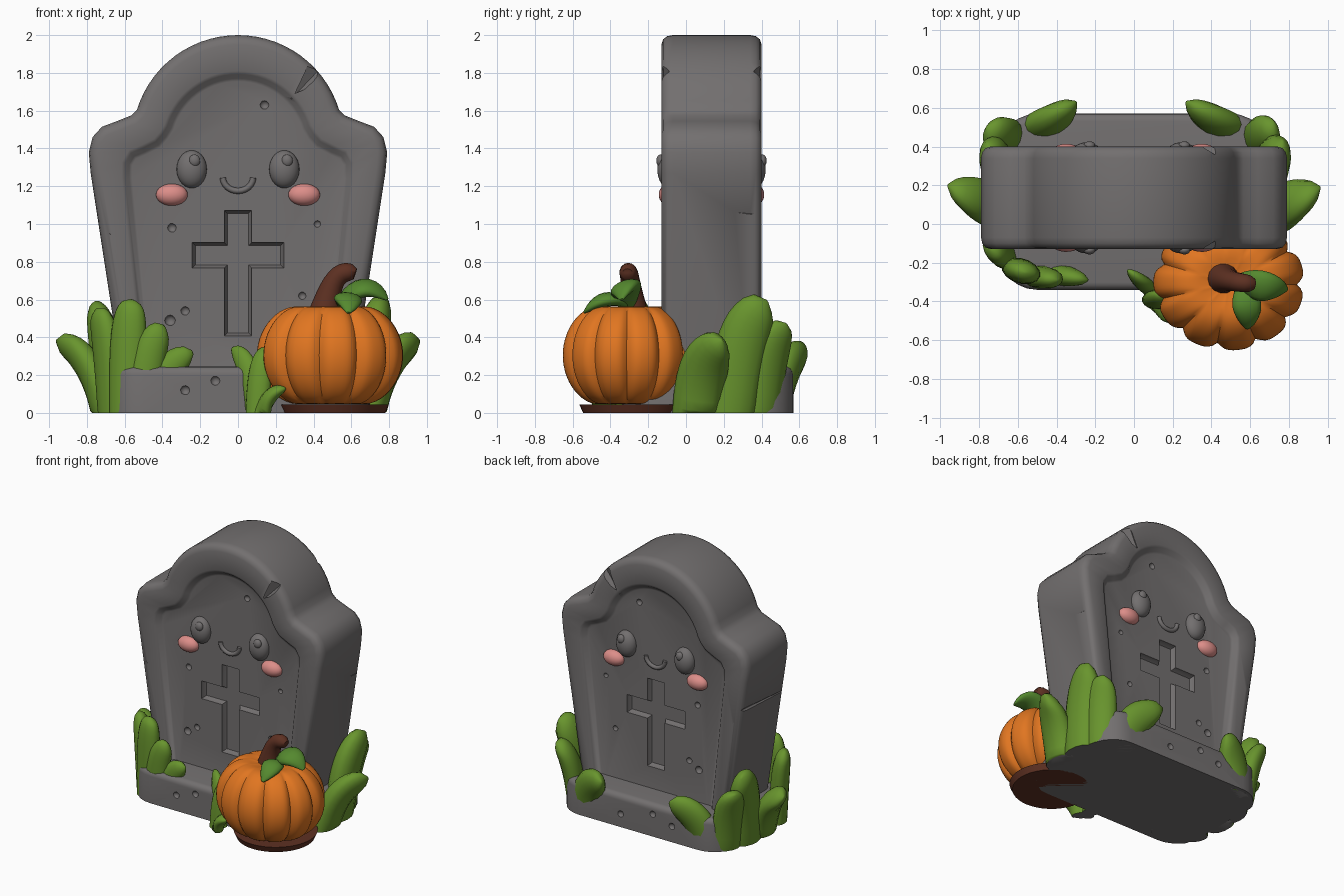
import bpy, bmesh, math
from mathutils import Vector

if "Cube" in bpy.data.objects:
    bpy.data.objects.remove(bpy.data.objects["Cube"], do_unlink=True)


def material(name, rgb):
    m = bpy.data.materials.new(name)
    m.use_nodes = True
    m.diffuse_color = (*rgb, 1)
    m.node_tree.nodes["Principled BSDF"].inputs["Base Color"].default_value = (*rgb, 1)
    return m


STONE = material("stone_grey", (0.17, 0.16, 0.16))
PINK = material("blush_pink", (0.72, 0.27, 0.25))
ORANGE = material("pumpkin_orange", (0.75, 0.18, 0.015))
BROWN = material("stem_brown", (0.11, 0.03, 0.016))
GRASS = material("grass_green", (0.14, 0.30, 0.027))
LEAF = material("leaf_green", (0.09, 0.25, 0.028))
MID = 0.135      # middle of the slab in y
HALF = 0.265     # half thickness of the slab
PANEL = 0.225    # recessed panel distance from the middle


def finish(name, bm, *mats, angle=40):
    bmesh.ops.recalc_face_normals(bm, faces=bm.faces)
    me = bpy.data.meshes.new(name)
    bm.to_mesh(me)
    bm.free()
    ob = bpy.data.objects.new(name, me)
    bpy.context.collection.objects.link(ob)
    for m in mats:
        me.materials.append(m)
    smooth(ob, angle)
    return ob


def smooth(ob, angle=40):
    bpy.ops.object.select_all(action="DESELECT")
    ob.select_set(True)
    bpy.context.view_layer.objects.active = ob
    bpy.ops.object.shade_smooth_by_angle(angle=math.radians(angle))


def loft(bm, rings):
    """Skin a list of equally long closed rings and cap both ends."""
    vs = [[bm.verts.new(p) for p in r] for r in rings]
    n = len(vs[0])
    for a, b in zip(vs, vs[1:]):
        for i in range(n):
            j = (i + 1) % n
            bm.faces.new((a[i], a[j], b[j], b[i]))
    bm.faces.new(vs[0])
    bm.faces.new(vs[-1])


def inset(points, d):
    """Move a counter-clockwise 2D outline inwards by d."""
    out = []
    for i, p in enumerate(points):
        a = (p - points[i - 1]).normalized()
        b = (points[(i + 1) % len(points)] - p).normalized()
        n = Vector((-a.y, a.x)) + Vector((-b.y, b.x))
        out.append(p + n * (2 * d / max(n.length_squared, 0.5)))
    return out


def at_y(points, y):
    return [Vector((p.x, y, p.y)) for p in points]


def sweep(name, pts, radii, flat, out, mat, seg=14):
    """Elliptical tube along a path; out is the thin direction."""
    bm = bmesh.new()
    rings = []
    out = Vector(out)
    for i, p in enumerate(pts):
        t = (pts[min(i + 1, len(pts) - 1)] - pts[max(i - 1, 0)]).normalized()
        n = (out - t * out.dot(t)).normalized()
        b = t.cross(n)
        ring = []
        for k in range(seg):
            a = math.tau * k / seg
            q = p + b * radii[i] * math.cos(a) + n * radii[i] * flat * math.sin(a)
            q.z = max(q.z, 0)
            ring.append(q)
        rings.append(ring)
    loft(bm, rings)
    bm.normal_update()
    for f in bm.faces:      # undersides on the ground match the stone
        if max(v.co.z for v in f.verts) < 0.002:
            f.material_index = 1
    return finish(name, bm, mat, STONE, angle=60)


def bezier(a, c, b, n):
    return [a.lerp(c, i / n).lerp(c.lerp(b, i / n), i / n) for i in range(n + 1)]


def ellipsoid(name, loc, size, mat):
    bm = bmesh.new()
    bmesh.ops.create_uvsphere(bm, u_segments=24, v_segments=14, radius=1)
    for v in bm.verts:
        v.co = Vector(loc) + Vector([c * s for c, s in zip(v.co, size)])
    return finish(name, bm, mat)


def carve(ob, bm):
    cutter = finish(ob.name + "_cutter", bm, STONE)
    cutter.hide_render = True
    mod = ob.modifiers.new("carve", "BOOLEAN")
    mod.operation, mod.solver, mod.object = "DIFFERENCE", "EXACT", cutter
    mod.use_self = True
    bpy.context.view_layer.objects.active = ob
    bpy.ops.object.modifier_apply(modifier=mod.name)
    bpy.data.objects.remove(cutter, do_unlink=True)
    smooth(ob, 35)


def pit(bm, loc, r):
    made = bmesh.ops.create_icosphere(bm, subdivisions=2, radius=r)
    bmesh.ops.translate(bm, verts=made["verts"], vec=loc)


def crack(bm, start, tip, r):
    a, b = Vector(start), Vector(tip)
    d = b - a
    made = bmesh.ops.create_cone(bm, cap_ends=True, segments=4, radius1=r, radius2=0.002, depth=d.length)
    rot = Vector((0, 0, 1)).rotation_difference(d)
    for v in made["verts"]:
        v.co = rot @ v.co + (a + b) / 2


# Slab: shouldered arch outline with a raised rim and a panel on both faces
def arch(side, centre, radius):
    half = [Vector(p) for p in side]
    for i in range(15):
        a = math.radians(17 + 73 * i / 14)
        half.append(Vector((radius * math.cos(a), centre + radius * math.sin(a))))
    return half + [Vector((-p.x, p.y)) for p in reversed(half[:-1])]


outer = arch([(.6, .1), (.78, 1.27), (.79, 1.38), (.77, 1.46), (.72, 1.515), (.64, 1.545), (.565, 1.575)], 1.44, .56)
inner = arch([(.47, .1), (.59, 1.24), (.59, 1.32), (.56, 1.37), (.5, 1.395), (.43, 1.43), (.395, 1.47)], 1.4, .385)
steps = [(outer, 0, .205), (outer, .006, .235), (outer, .022, .256), (outer, .05, HALF),
         (inner, -.025, HALF), (inner, -.008, .258), (inner, .015, PANEL + .005), (inner, .03, PANEL)]
bm = bmesh.new()
rings = [at_y(inset(o, d), MID - y) for o, d, y in reversed(steps)]
rings += [at_y(inset(o, d), MID + y) for o, d, y in steps]
loft(bm, rings)
slab = finish("gravestone_slab", bm, STONE, angle=35)

# Engraved crosses, pits and cracks
cross = [Vector(p) for p in [(-.07, .41), (.07, .41), (.07, .77), (.24, .77), (.24, .9), (.07, .9),
                             (.07, 1.07), (-.07, 1.07), (-.07, .9), (-.24, .9), (-.24, .77), (-.07, .77)]]
bm = bmesh.new()
for s in (-1, 1):
    loft(bm, [at_y(inset(cross, d), MID + s * y) for d, y in
              ((.014, PANEL - .035), (0, PANEL - .012), (-.008, PANEL + .03))])
    face = MID + s * PANEL
    for x, z, r in ((.14, 1.63, .025), (-.35, .98, .025), (-.28, .54, .025), (-.36, .49, .03),
                    (.34, .62, .022), (.42, 1.0, .02)):
        pit(bm, (x, face + s * .008, z), r)
    crack(bm, (.47, MID + s * .28, 1.89), (.28, MID + s * .25, 1.66), .075)
    crack(bm, (-.77, MID + s * .28, 1.06), (-.62, MID + s * .27, .88), .022)
crack(bm, (.44, -.3, 1.84), (.44, .9, 1.84), .032)
crack(bm, (-.765, .5, 1.06), (-.74, -.35, 1.0), .035)
crack(bm, (.765, .5, 1.04), (.755, .18, 1.07), .032)
carve(slab, bm)

# Plinth
bm = bmesh.new()
bmesh.ops.create_cube(bm, size=1)
for v in bm.verts:
    v.co = Vector((v.co.x * 1.4, v.co.y * .91 + .115, v.co.z * .245 + .1225))
uprights = [e for e in bm.edges if abs(e.verts[0].co.z - e.verts[1].co.z) > .1]
bmesh.ops.bevel(bm, geom=uprights, offset=.2, segments=6, profile=.5, affect="EDGES")
rims = [e for e in bm.edges if min(v.co.z for v in e.verts) > .2]
bmesh.ops.bevel(bm, geom=rims, offset=.04, segments=4, profile=.5, affect="EDGES")
plinth = finish("plinth", bm, STONE, angle=35)
bm = bmesh.new()
for x, z in ((-.28, .12), (-.12, .17), (.15, .1)):
    for y in (-.35, .58):
        pit(bm, (x, y, z), .027)
carve(plinth, bm)

# Faces on both sides: eyes, cheeks and smile
for s, tag in ((-1, "front"), (1, "back")):
    y = MID + s * PANEL
    for x, side in ((.245, "left"), (-.245, "right")):
        ellipsoid(f"{tag}_{side}_eye", (x, y, 1.29), (.08, .062, .1), STONE)
        ellipsoid(f"{tag}_{side}_eye_glint", (x + .015, y + s * .045, 1.335), (.03, .022, .033), STONE)
        ellipsoid(f"{tag}_{side}_cheek", (x * 1.43, y, 1.155), (.084, .054, .058), PINK)
    arc = [Vector((.08 * math.cos(a), y + s * .005, 1.245 + .07 * math.sin(a)))
           for a in (math.pi * (1 + i / 12) for i in range(13))]
    sweep(f"{tag}_smile", arc, [.016] * 13, 1, (0, 1, 0), STONE, 8)

# Grass: base x, y / tip x, y, z / half width / outward direction
blades = [
    (-.45, -.25, -.24, -.29, .32, .085, (0, -1, 0)), (-.51, -.27, -.39, -.29, .46, .09, (0, -1, 0)),
    (-.59, -.24, -.56, -.25, .6, .1, (-.3, -1, 0)), (-.67, -.15, -.75, -.12, .55, .1, (-1, -.6, 0)),
    (-.7, .08, -.96, .2, .38, .12, (-1, 0, 0)), (-.68, .25, -.76, .42, .56, .13, (-1, .1, 0)),
    (-.63, .42, -.76, .5, .46, .11, (-1, .6, 0)), (-.52, .47, -.3, .63, .33, .12, (0, 1, 0)),
    (.7, .05, .96, .19, .38, .13, (1, 0, 0)), (.68, .24, .77, .43, .59, .14, (1, .1, 0)),
    (.63, .4, .72, .53, .47, .11, (1, .6, 0)), (.52, .47, .27, .63, .33, .12, (0, 1, 0)),
    (.1, -.35, -.03, -.24, .34, .06, (-.4, -1, 0)), (.1, -.4, .16, -.36, .34, .065, (-.3, -1, 0)),
    (.12, -.42, .25, -.5, .13, .06, (0, -.4, 1)),
]
N = 12
for i, (bx, by, tx, ty, tz, w, out) in enumerate(blades):
    base, tip = Vector((bx, by, -.03)), Vector((tx, ty, tz))
    ctrl = base.lerp(tip, .2)
    ctrl.z = tz * .85
    radii = [max(w * (.95 + .25 * t) * math.sqrt(max(1 - t ** 2.6, 0)), .012) for t in (k / N for k in range(N + 1))]
    sweep(f"grass_blade_{i + 1}", bezier(base, ctrl, tip, N), radii, .65, out, GRASS)

# Pumpkin with pinched seams between its ribs
PX, PY, RIBS = .49, -.305, 11
bm = bmesh.new()
bmesh.ops.create_uvsphere(bm, u_segments=RIBS * 10, v_segments=32, radius=1)
for v in bm.verts:
    a = math.atan2(v.co.x, -v.co.y) + math.radians(9.3)
    rho = math.hypot(v.co.x, v.co.y)
    grow = rho ** .8 / max(rho, .0001)
    grow *= 1 - .11 * (1 - abs(math.sin(RIBS * a / 2))) ** 2
    z = .305 + .3 * v.co.z - math.copysign(.06, v.co.z) * math.exp(-(rho / .35) ** 2)
    v.co = Vector((PX + .39 * v.co.x * grow, PY + .348 * v.co.y * grow, max(z, .015)))
finish("pumpkin", bm, ORANGE, angle=50)
bm = bmesh.new()
bmesh.ops.create_cone(bm, cap_ends=True, segments=40, radius1=.27, radius2=.29, depth=.045)
bmesh.ops.translate(bm, verts=bm.verts, vec=(PX + .02, PY + .03, .0225))
finish("pumpkin_underside", bm, BROWN)

# Curled stem and leaves on the pumpkin
path = bezier(Vector((.46, -.28, .53)), Vector((.5, -.3, .79)), Vector((.62, -.31, .735)), 10)
sweep("pumpkin_stem", path, [.085, .075, .066, .06, .056, .053, .052, .051, .05, .046, .03], .95, (0, 1, 0), BROWN)
for name, start, ctrl, tip, w, out in (
        ("large_leaf", (.53, -.3, .56), (.66, -.32, .74), (.79, -.34, .6), .085, (0, -.4, 1)),
        ("small_leaf", (.55, -.32, .57), (.6, -.42, .65), (.585, -.54, .53), .075, (.1, 0, 1))):
    radii = [max(w * math.sin(math.pi * (.08 + .9 * k / 10)) ** .7, .01) for k in range(11)]
    sweep(name, bezier(Vector(start), Vector(ctrl), Vector(tip), 10), radii, .5, out, LEAF)
